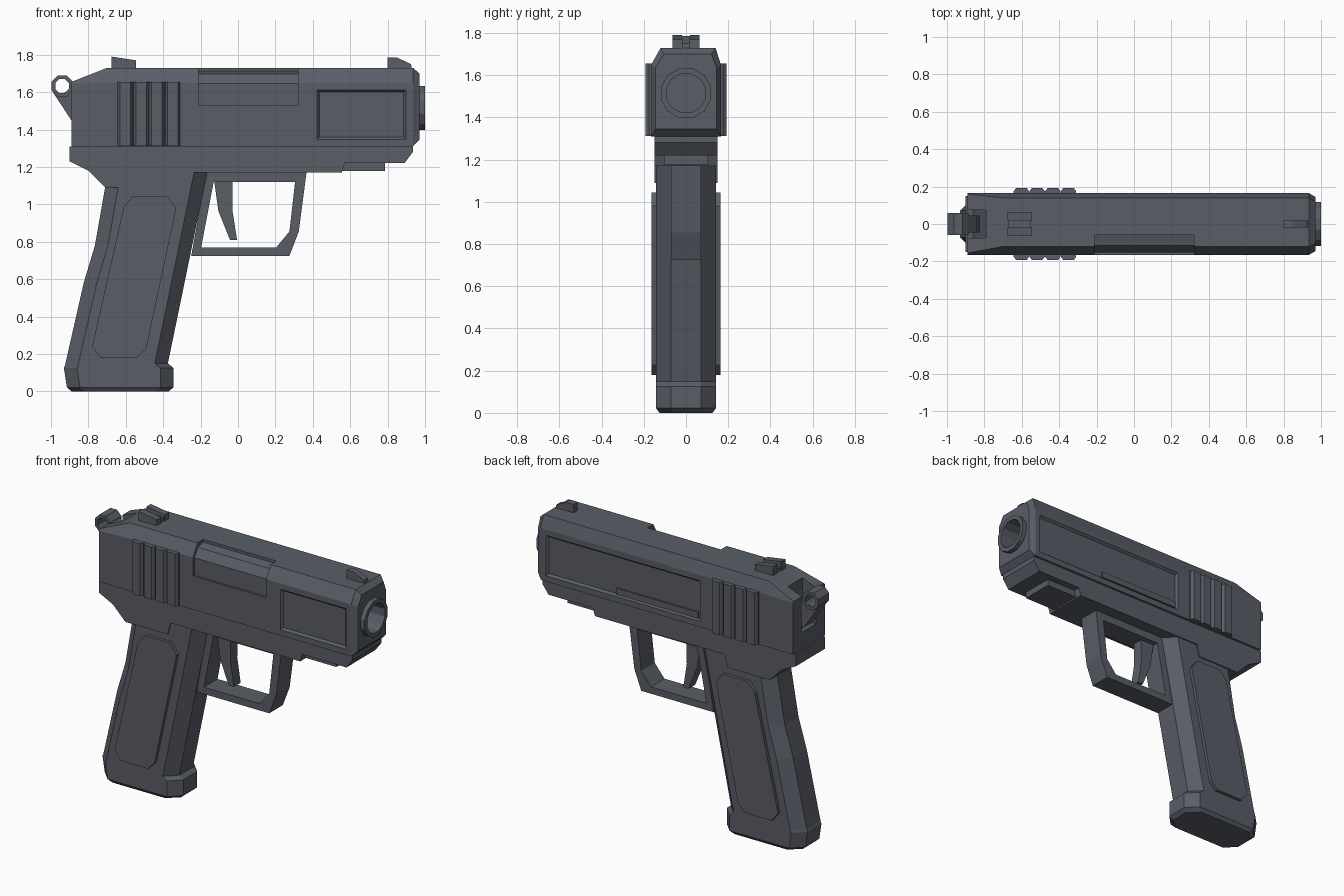
import bpy, bmesh, math

if "Cube" in bpy.data.objects:
    bpy.data.objects.remove(bpy.data.objects["Cube"], do_unlink=True)

COLOUR = (0.1, 0.11, 0.134, 1)
gunmetal = bpy.data.materials.new("dark_blue_grey")
gunmetal.use_nodes = True
gunmetal.diffuse_color = COLOUR
gunmetal.node_tree.nodes["Principled BSDF"].inputs["Base Color"].default_value = COLOUR


def finish(name, bm):
    bmesh.ops.recalc_face_normals(bm, faces=bm.faces)
    mesh = bpy.data.meshes.new(name)
    bm.to_mesh(mesh)
    bm.free()
    mesh.materials.append(gunmetal)
    obj = bpy.data.objects.new(name, mesh)
    bpy.context.collection.objects.link(obj)
    return obj


def loft(name, rings, closed=False):
    """Skin equal-length point rings; closed joins last to first, else caps."""
    bm = bmesh.new()
    vs = [[bm.verts.new(p) for p in ring] for ring in rings]
    n = len(rings[0])
    pairs = list(zip(vs, vs[1:])) + ([(vs[-1], vs[0])] if closed else [])
    for a, b in pairs:
        for i in range(n):
            j = (i + 1) % n
            bm.faces.new((a[i], a[j], b[j], b[i]))
    if not closed:
        bm.faces.new(vs[0])
        bm.faces.new(vs[-1])
    return finish(name, bm)


def at_y(pts, y):
    return [(x, y, z) for x, z in pts]


def at_x(pts, x):
    return [(x, y, z) for y, z in pts]


def prism(name, pts, y0, y1):
    return loft(name, [at_y(pts, y0), at_y(pts, y1)])


def block(name, x0, x1, y0, y1, z0, z1):
    return prism(name, [(x0, z0), (x1, z0), (x1, z1), (x0, z1)], y0, y1)


def tube(name, outer, inner, place, a, b):
    return loft(name, [place(outer, a), place(outer, b), place(inner, b), place(inner, a)], True)


def circle(cx, cz, r, n):
    return [(cx + r * math.cos(math.tau * (i + 0.5) / n),
             cz + r * math.sin(math.tau * (i + 0.5) / n)) for i in range(n)]


def cut(target, cutter):
    mod = target.modifiers.new("cut", "BOOLEAN")
    mod.operation, mod.solver, mod.object = "DIFFERENCE", "EXACT", cutter
    bpy.context.view_layer.update()
    mesh = bpy.data.meshes.new_from_object(
        target.evaluated_get(bpy.context.evaluated_depsgraph_get()))
    target.modifiers.clear()
    target.data = mesh
    bpy.data.objects.remove(cutter, do_unlink=True)


# Slide: bevelled top, sloping rear and chamfered muzzle end
def slide_section(x, half, z0, shoulder, top, left, right):
    return at_x([(-half, z0), (half, z0), (half, shoulder), (left, top),
                 (-right, top), (-half, shoulder)], x)


slide = loft("slide", [
    slide_section(-0.89, 0.165, 1.31, 1.645, 1.655, 0.16, 0.155),
    slide_section(-0.70, 0.165, 1.31, 1.65, 1.73, 0.14, 0.12),
    slide_section(0.935, 0.165, 1.31, 1.65, 1.73, 0.14, 0.12),
    slide_section(0.97, 0.145, 1.345, 1.635, 1.70, 0.12, 0.105)])

# Ejection port in the right side, hammer slot in the rear, muzzle bore
cut(slide, loft("port_cutter", [at_x(
    [(-0.152, 1.53), (-0.152, 1.645), (-0.115, 1.698), (-0.06, 1.712),
     (-0.06, 1.8), (-0.3, 1.8), (-0.3, 1.53)], x) for x in (-0.21, 0.32)]))
cut(slide, prism("slot_cutter", [(-1, 1.42), (-0.86, 1.42), (-0.79, 1.6),
                                 (-0.79, 1.8), (-1, 1.8)], -0.075, 0.075))
cut(slide, loft("bore_cutter", [at_x(circle(0, 1.515, 0.105, 12), x) for x in (0.86, 1.1)]))


# Recessed side panels with sloping edges
def panel_cutter(side, x0, x1, z0, z1):
    def rect(i, y):
        return at_y([(x0 + i, z0 + i), (x1 - i, z0 + i), (x1 - i, z1 - i), (x0 + i, z1 - i)], side * y)
    return loft("panel_cutter", [rect(-0.01, 0.18), rect(0.015, 0.15)])


cut(slide, panel_cutter(-1, 0.42, 0.9, 1.345, 1.615))
cut(slide, panel_cutter(1, -0.22, 0.9, 1.345, 1.615))
block("slide_catch", -0.2, 0.39, 0.14, 0.16, 1.36, 1.40)

# Grip ridges on both sides of the slide
for side in (-1, 1):
    for i in range(4):
        x = -0.602 + i * 0.084
        foot, crest = 0.041, 0.028
        loft("slide_ridge", [[(x - foot, side * 0.16, z), (x + foot, side * 0.16, z),
                              (x + foot, side * 0.175, z), (x + crest, side * 0.193, z),
                              (x - crest, side * 0.193, z), (x - foot, side * 0.175, z)]
                             for z in (1.311, 1.655)])

# Barrel
tube("barrel", circle(0, 1.515, 0.122, 12), circle(0, 1.515, 0.095, 12), at_x, 0.87, 1.0)

# Sights
sight = [(-0.675, 1.72), (-0.545, 1.72), (-0.545, 1.77), (-0.675, 1.79)]
for side in (-1, 1):
    prism("rear_sight_post", sight, side * 0.02, side * 0.063)
block("rear_sight_base", -0.67, -0.55, -0.03, 0.03, 1.72, 1.752)
prism("front_sight", [(0.8, 1.72), (0.93, 1.72), (0.925, 1.75), (0.85, 1.785), (0.8, 1.785)],
      -0.02, 0.02)

# Hammer: ringed spur and arm
tube("hammer_ring", circle(-0.94, 1.633, 0.061, 8), circle(-0.94, 1.633, 0.04, 8),
     at_y, -0.058, 0.058)
prism("hammer_arm", [(-0.993, 1.605), (-0.95, 1.585), (-0.905, 1.61), (-0.885, 1.655),
                     (-0.84, 1.6), (-0.82, 1.46), (-0.885, 1.44)], -0.045, 0.045)

# Frame and accessory rail
prism("frame", [(-0.9, 1.31), (-0.9, 1.23), (-0.8, 1.18), (-0.71, 1.09), (-0.405, 1.09),
                (-0.385, 1.17), (0.555, 1.17), (0.57, 1.22), (0.89, 1.22),
                (0.935, 1.28), (0.935, 1.31)], -0.15, 0.15)
block("accessory_rail", 0.53, 0.785, -0.105, 0.105, 1.178, 1.25)


# Grip and base: stacked eight-sided sections
def grip_ring(z, back, front, half=0.142, bevel=0.07):
    return [(back, -half / 2, z), (back + bevel, -half, z), (front - bevel, -half, z),
            (front, -half / 2, z), (front, half / 2, z), (front - bevel, half, z),
            (back + bevel, half, z), (back, half / 2, z)]


loft("grip", [grip_ring(0.13, -0.927, -0.379), grip_ring(0.58, -0.825, -0.286),
              grip_ring(0.78, -0.765, -0.245), grip_ring(1.18, -0.695, -0.163)])
loft("grip_base", [grip_ring(0, -0.89, -0.37, 0.125), grip_ring(0.022, -0.915, -0.345),
                   grip_ring(0.125, -0.931, -0.345), grip_ring(0.148, -0.922, -0.372)])

# Raised grip panels
outline = [(-0.56, 1.045), (-0.38, 1.045), (-0.33, 0.98), (-0.49, 0.23),
           (-0.54, 0.18), (-0.735, 0.18), (-0.78, 0.24), (-0.61, 0.99)]
for side in (-1, 1):
    prism("grip_panel", outline, side * 0.13, side * 0.163)

# Trigger guard and trigger
tube("trigger_guard",
     [(-0.25, 0.725), (0.275, 0.725), (0.325, 0.855), (0.367, 1.175), (-0.17, 1.175)],
     [(-0.197, 0.77), (0.205, 0.77), (0.275, 0.855), (0.305, 1.12), (-0.13, 1.12)],
     at_y, -0.07, 0.07)
prism("trigger", [(-0.128, 1.13), (-0.028, 1.13), (-0.03, 0.97), (-0.005, 0.81),
                  (-0.043, 0.81), (-0.105, 0.965)], -0.035, 0.035)
